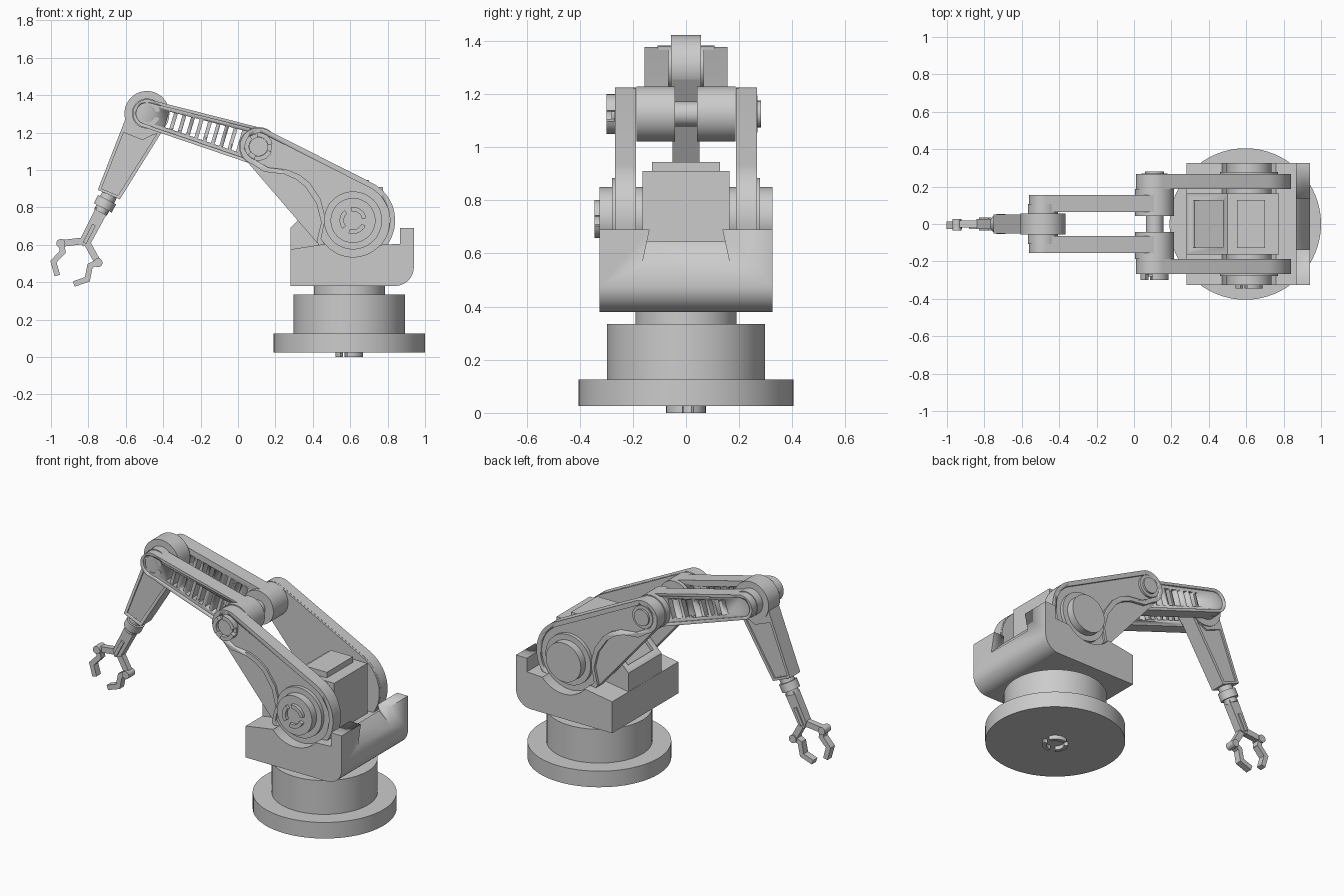
import bpy, bmesh
from math import sin, cos, radians, atan2, acos, pi, hypot
from mathutils import Vector

if "Cube" in bpy.data.objects:
    bpy.data.objects.remove(bpy.data.objects["Cube"])


def finish(name, bm):
    bmesh.ops.recalc_face_normals(bm, faces=bm.faces)
    me = bpy.data.meshes.new(name)
    bm.to_mesh(me)
    bm.free()
    ob = bpy.data.objects.new(name, me)
    bpy.context.collection.objects.link(ob)
    bpy.ops.object.select_all(action='DESELECT')
    ob.select_set(True)
    bpy.context.view_layer.objects.active = ob
    bpy.ops.object.shade_smooth_by_angle(angle=radians(25))
    return ob


def prisms(name, profiles, y0, y1):
    """Extrude one or more (x, z) outlines from y0 to y1."""
    bm = bmesh.new()
    for pts in profiles:
        f = bm.faces.new([bm.verts.new((x, y0, z)) for x, z in pts])
        r = bmesh.ops.extrude_face_region(bm, geom=[f])
        vs = [v for v in r['geom'] if isinstance(v, bmesh.types.BMVert)]
        bmesh.ops.translate(bm, verts=vs, vec=(0, y1 - y0, 0))
    return finish(name, bm)


def prism(name, pts, y0, y1):
    return prisms(name, [pts], y0, y1)


def box(name, x0, x1, y0, y1, z0, z1):
    return prism(name, [(x0, z0), (x1, z0), (x1, z1), (x0, z1)], y0, y1)


def cyl(name, p, q, r, n=48):
    p, q = Vector(p), Vector(q)
    bm = bmesh.new()
    bmesh.ops.create_cone(bm, cap_ends=True, segments=n, radius1=r, radius2=r, depth=(q - p).length)
    m = (q - p).to_track_quat('Z', 'Y').to_matrix().to_4x4()
    m.translation = (p + q) / 2
    bm.transform(m)
    return finish(name, bm)


def pin(name, c, y0, y1, r, n=48):
    return cyl(name, (c[0], y0, c[1]), (c[0], y1, c[1]), r, n)


def cut(ob, tool):
    tool.hide_render = True
    m = ob.modifiers.new('cut', 'BOOLEAN')
    m.operation, m.solver, m.object = 'DIFFERENCE', 'EXACT', tool
    bpy.context.view_layer.objects.active = ob
    while ob.modifiers[0] != m:
        bpy.ops.object.modifier_move_up(modifier='cut')
    bpy.ops.object.modifier_apply(modifier='cut')
    bpy.data.objects.remove(tool)


def arc(c, r, a0, a1, n=24):
    return [(c[0] + r * cos(radians(a0 + (a1 - a0) * i / n)),
             c[1] + r * sin(radians(a0 + (a1 - a0) * i / n))) for i in range(n + 1)]


def capsule(c1, r1, c2, r2):
    dx, dz = c2[0] - c1[0], c2[1] - c1[1]
    f = atan2(dz, dx) * 180 / pi
    b = acos((r1 - r2) / hypot(dx, dz)) * 180 / pi
    return arc(c1, r1, f + b, f + 360 - b) + arc(c2, r2, f - b, f + b)


def bar(p, q, w):
    """Rectangle outline of width w running from p to q."""
    d = (Vector(q) - Vector(p)).normalized()
    n = Vector((-d.y, d.x)) * w / 2
    p, q = Vector(p), Vector(q)
    return [p + n, p - n, q - n, q + n]


def clip_ring(name, c, y0, y1, r):
    """Retaining ring made of three separate arcs."""
    segs = [arc(c, r, a, a + 88, 8) + arc(c, r * .68, a + 88, a, 8) for a in (10, 130, 250)]
    return prisms(name, segs, y0, y1)


A, B, C = (.615, .73), (.11, 1.125), (-.487, 1.302)   # shoulder, elbow, wrist pivots

# Turntable base
CX = .595
for nm, r, z0, z1 in (("base_disc", .405, .025, .125), ("base_drum", .298, .125, .335),
                      ("base_neck", .19, .33, .39)):
    cyl(nm, (CX, 0, z0), (CX, 0, z1), r, 64)
ring = clip_ring("base_clip", (0, 0), 0, .03, .075)
ring.rotation_euler = (pi / 2, 0, 0)
ring.location = (CX, 0, 0)

# Shoulder housing with round saddle and wedge notch in its back wall
body = prism("shoulder_housing", [(.28, .38), (.28, .575), (.47, .605)] + arc(A, .195, 221, 318)
             + [(.865, .605), (.865, .69), (.94, .69)] + arc((.84, .48), .1, 0, -90, 12), -.325, .325)
bm = bmesh.new()
lo = [bm.verts.new((.95, y, .554)) for y in (-.167, .167)]
hi = [bm.verts.new((.815, y, .70)) for y in (-.135, .135)]
up = [bm.verts.new((.95, y, .70)) for y in (-.135, .135)]
for f in ((lo[0], lo[1], hi[1], hi[0]), (hi[0], hi[1], up[1], up[0]), (lo[0], up[0], up[1], lo[1]),
          (lo[0], hi[0], up[0]), (lo[1], up[1], hi[1])):
    bm.faces.new(f)
cut(body, finish("notch_cutter", bm))

# Motor block between the arms
motor = prism("motor_block", [(.281, .40), (.281, .69), (.50, .91), (.775, .91), (.775, .40)], -.163, .163)
cut(motor, prism("panel_cutter", bar((.31, .72), (.475, .885), .04), -.125, .125))
box("motor_cover", .55, .70, -.128, .128, .90, .945)

# Shoulder axle
pin("shoulder_axle", A, -.325, .325, .12)
clip_ring("shoulder_clip", A, -.345, -.32, .072)


def arm_outline(i):
    """Upper arm outline with scooped lower edge, inset by i."""
    dip = [(.445, .72), (.42, .82), (.36, .91), (.31, .95), (.245, .978), (.14, .99)]
    return (arc(A, .225 - i, 64, -150, 40) + [(x + i * .8, z + i * .8) for x, z in dip]
            + arc(B, .1 - i, 250, 64))


D = (Vector(B) - Vector(C)).normalized()
N = Vector((-D.y, D.x))
for s, side in ((-1, "front"), (1, "back")):
    # Upper arm: web, raised scooped plate, shoulder boss
    prism(f"upper_arm_web_{side}", capsule(B, .099, A, .224), s * .188, s * .25)
    plate = prism(f"upper_arm_plate_{side}", arm_outline(0), s * .2, s * .268)
    cut(plate, prism("panel_cutter", arm_outline(.028), s * .256, s * .3))
    pin(f"shoulder_boss_{side}", A, s * .2, s * .278, .155)
    # Elbow drums
    pin(f"elbow_drum_{side}", B, s * .042, s * .186, .104)
    pin(f"elbow_boss_{side}", B, s * .2, s * .27, .07)
    # Forearm plates with ladder slots
    fore = prism(f"forearm_{side}", capsule(C, .075, B, .1), s * .065, s * .156)
    cut(fore, pin("end_cutter", C, -.2, .2, .084))
    cut(fore, prism("panel_cutter", capsule(C, .058, B, .083), s * .146, s * .2))
    slots = []
    for k in range(9):
        t = .125 + .047 * k
        c, h = Vector(C) + D * t, .039 + .04 * t
        slots.append(bar(c - N * h, c + N * h, .027))
    cut(fore, prisms("slot_cutter", slots, -.2, .2))
    pin(f"forearm_eye_{side}", C, s * .05, s * .108, .08)

# Elbow and wrist pins
pin("elbow_axle", B, -.1, .1, .047)
pin("elbow_cap", B, .26, .282, .05)
clip_ring("elbow_clip", B, -.30, -.26, .075)
pin("elbow_clip_core", B, -.28, -.26, .05)
clip_ring("wrist_clip", C, -.15, -.10, .07)
pin("wrist_clip_core", C, -.13, -.10, .03)
pin("wrist_cap", C, .10, .138, .035)

# Wrist link: drum and tapered body
pin("wrist_drum", C, -.056, .056, .12)
link = prism("wrist_link", [(-.603, 1.27), (-.75, .893), (-.632, .843), (-.375, 1.255), (-.48, 1.30)], -.05, .05)
for s in (-1, 1):
    cut(link, prism("panel_cutter", [(-.612, 1.2), (-.73, .90), (-.642, .863), (-.43, 1.2), (-.51, 1.16)],
                    s * .04, s * .1))

# Gripper: everything placed along the tool axis U with sideways direction S
P, U, S = Vector((-.825, .60)), Vector((-.46, -.888)), Vector((.888, -.46))


def g(a, b):
    return P + U * a + S * b


def along(name, a0, a1, r):
    p, q = g(a0, 0), g(a1, 0)
    cyl(name, (p.x, 0, p.y), (q.x, 0, q.y), r, 32)


along("tool_collar_upper", -.32, -.27, .042)
along("tool_collar_lower", -.272, -.222, .054)
along("tool_collar_neck", -.23, -.195, .038)
prism("tool_shaft", [g(-.21, -.034), g(-.21, .034), g(-.02, .03), g(.01, .0), g(-.02, -.03)], -.026, .026)
prism("tool_rib", bar(g(-.12, 0), g(-.01, 0), .02), -.036, .034)

for s, side in ((-1, "left"), (1, "right")):
    prism(f"gripper_arm_{side}", bar(g(-.025, 0), g(.05, .112 * s), .036), -.018, .018)
    pin(f"gripper_knuckle_{side}", g(.05, .112 * s), -.036, .026, .024, 24)
    path = [(.05, .108), (.085, .082), (.155, .102), (.205, .055)]
    for k in range(3):
        p, q = g(path[k][0], path[k][1] * s), g(path[k + 1][0], path[k + 1][1] * s)
        e = (q - p).normalized() * .008
        prism(f"finger_{side}_{k + 1}", bar(p - e, q + e, .03), -.028, .014)
